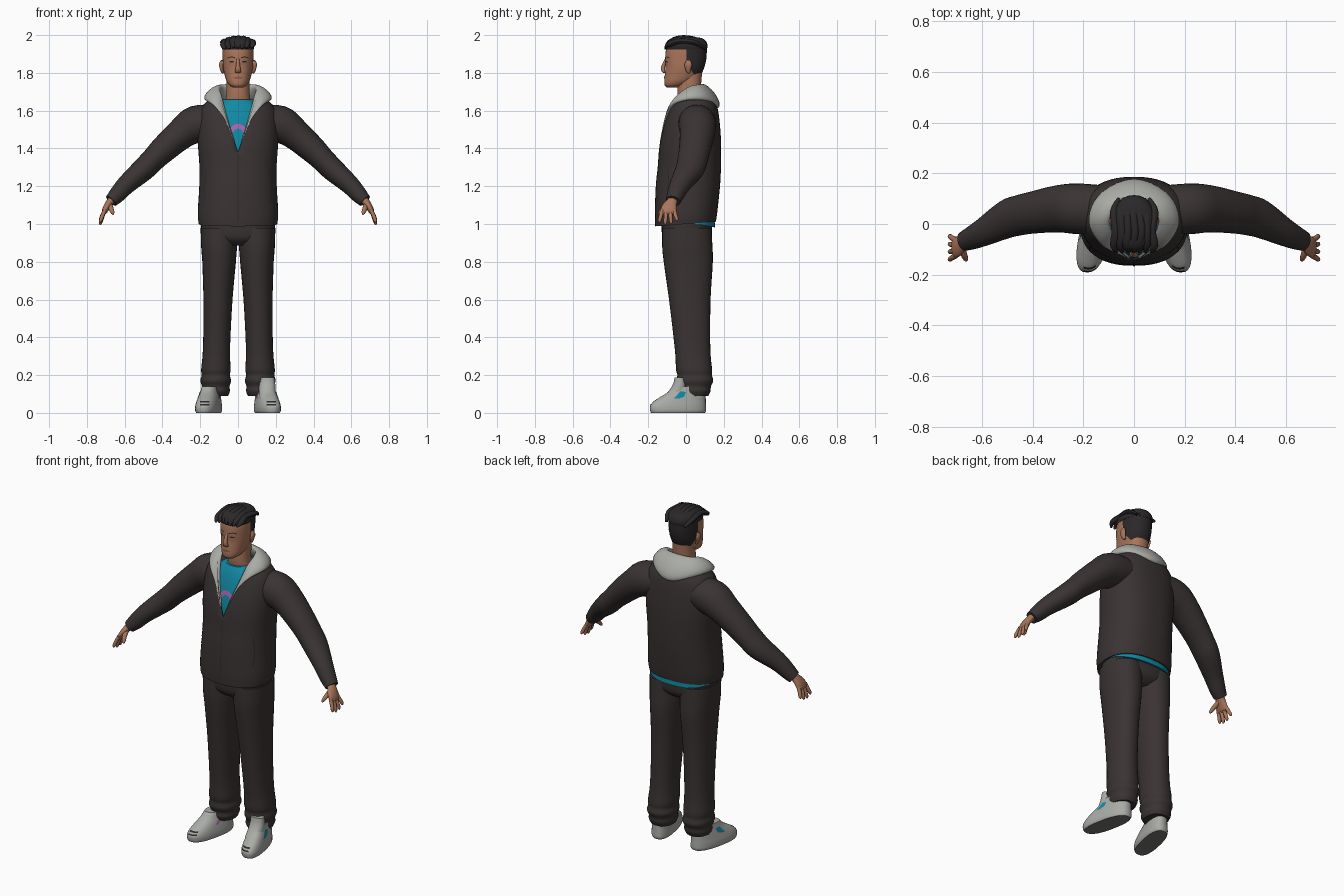
import bpy, bmesh, math, random
from mathutils import Vector
from mathutils.bvhtree import BVHTree

random.seed(4)
cube = bpy.data.objects.get("Cube")
if cube:
    bpy.data.objects.remove(cube, do_unlink=True)


def material(name, r, g, b):
    m = bpy.data.materials.new(name)
    m.use_nodes = True
    m.diffuse_color = (r, g, b, 1)
    bsdf = next(n for n in m.node_tree.nodes if n.type == 'BSDF_PRINCIPLED')
    bsdf.inputs["Base Color"].default_value = (r, g, b, 1)
    bsdf.inputs["Roughness"].default_value = 0.8
    return m


CLOTH = material("charcoal cloth", .042, .033, .033)
GREY = material("light grey", .40, .41, .38)
SKIN = material("skin", .40, .18, .105)
LIP = material("lip", .27, .10, .07)
TEAL = material("teal", .006, .25, .37)
PINK = material("pink", .40, .13, .43)
HAIR = material("black hair", .024, .021, .022)
SOLE = material("sole grey", .17, .17, .16)


def finish(name, bm, mats):
    me = bpy.data.meshes.new(name)
    bm.to_mesh(me)
    bm.free()
    for m in mats:
        me.materials.append(m)
    me.shade_smooth()
    me.set_sharp_from_angle(angle=math.radians(45))
    ob = bpy.data.objects.new(name, me)
    bpy.context.collection.objects.link(ob)
    return ob


def smooth(rows, k=4):
    """Catmull-Rom resampling of parameter rows."""
    out = []
    for i in range(len(rows) - 1):
        a, b, c, d = rows[max(i - 1, 0)], rows[i], rows[i + 1], rows[min(i + 2, len(rows) - 1)]
        for j in range(k):
            t = j / k
            out.append([.5 * (2*q + (r-p)*t + (2*p-5*q+4*r-s)*t*t + (3*q-p-3*r+s)*t**3)
                        for p, q, r, s in zip(a, b, c, d)])
    return out + [list(rows[-1])]


def loft(rings, n=28, p=2.0):
    """Skin superellipse rings (centre, u, v) into a closed mesh."""
    bm = bmesh.new()
    power = lambda w: math.copysign(abs(w) ** (2 / p), w)
    loops = []
    for c, u, v in rings:
        angles = [2 * math.pi * i / n for i in range(n)]
        loops.append([bm.verts.new(c + u * power(math.cos(a)) + v * power(math.sin(a))) for a in angles])
    for a, b in zip(loops, loops[1:]):
        for i in range(n):
            bm.faces.new((a[i], a[(i + 1) % n], b[(i + 1) % n], b[i]))
    bm.faces.new(loops[0])
    bm.faces.new(loops[-1])
    bmesh.ops.recalc_face_normals(bm, faces=bm.faces)
    return bm


def stack(rows, cx=0, n=32, p=2.2):
    """Horizontal rings from rows of (z, half width, front y, back y, tilt)."""
    rings = []
    for z, rx, yf, yb, tilt in smooth([(*r, 0)[:5] for r in rows]):
        rings.append((Vector((cx, (yf + yb) / 2, z)), Vector((rx, 0, 0)), Vector((0, (yb - yf) / 2, tilt))))
    return loft(rings, n, p)


def tube(rows, s=1, n=20, ref=(0, 1, 0)):
    """Sweep along rows of (x, y, z, thickness, width); s mirrors x."""
    rows = smooth([(s * r[0], *r[1:]) for r in rows])
    pts = [Vector(r[:3]) for r in rows]
    rings = []
    for i, r in enumerate(rows):
        t = (pts[min(i + 1, len(pts) - 1)] - pts[max(i - 1, 0)]).normalized()
        v = Vector(ref)
        v = (v - t * v.dot(t)).normalized()
        rings.append((pts[i], t.cross(v) * r[3], v * r[4]))
    return loft(rings, n)


def decal(name, pairs, target, mat, origin, direction, steps=4):
    """Thin plate laid on a surface; pairs are the two edges of a strip."""
    tree = BVHTree.FromPolygons([v.co for v in target.data.vertices], [f.vertices for f in target.data.polygons])
    d = Vector(direction)
    bm = bmesh.new()
    grid = []
    for a, b in pairs:
        row = []
        for j in range(steps + 1):
            w = Vector(a).lerp(Vector(b), j / steps)
            hit = tree.ray_cast(Vector(origin(*w)), d)[0]
            row.append(bm.verts.new(hit - d * .003) if hit else None)
        grid.append(row)
    for r, q in zip(grid, grid[1:]):
        for j in range(steps):
            f = (r[j], r[j + 1], q[j + 1], q[j])
            if all(f):
                bm.faces.new(f)
    return finish(name, bm, [mat])


def front(name, pairs, target, mat):
    return decal(name, pairs, target, mat, lambda x, z: (x, -1, z), (0, 1, 0))


def cut(bm, co, no):
    bmesh.ops.bisect_plane(bm, geom=bm.verts[:] + bm.edges[:] + bm.faces[:], dist=1e-5, plane_co=co, plane_no=no)


# Jacket body with a V opening
V_LOW, V_SLOPE = 1.38, .33
bm = stack([(1.0, .208, -.163, .158, .012), (1.06, .213, -.165, .166, .006), (1.2, .205, -.16, .18),
            (1.3, .204, -.15, .185), (1.42, .212, -.14, .186), (1.52, .213, -.12, .18),
            (1.6, .2, -.095, .17), (1.65, .165, -.08, .155), (1.69, .115, -.07, .13)], n=48, p=2.35)
for s in (1, -1):
    cut(bm, (0, 0, V_LOW), (s, 0, -V_SLOPE))
gone = []
for f in bm.faces:
    c = f.calc_center_median()
    if (c.y < 0 and abs(c.x) < (c.z - V_LOW) * V_SLOPE) or c.z > 1.6895:
        gone.append(f)
bmesh.ops.delete(bm, geom=gone, context='FACES')
jacket = finish("jacket_body", bm, [CLOTH])
front("zip", [((-.002, z), (.002, z)) for z in (1.02, 1.1, 1.2, 1.3, 1.37)], jacket, HAIR)
for s in (1, -1):
    front("pocket_seam", [((s * x, z), (s * (x + .004), z)) for x, z in
                          ((.172, 1.12), (.175, 1.18), (.172, 1.24), (.165, 1.29))], jacket, HAIR)
solid = jacket.modifiers.new("thickness", 'SOLIDIFY')
solid.thickness, solid.offset = .008, -1

# Shirt, its arch print and the hem showing at the back
shirt = finish("shirt", stack([(1.3, .18, -.125, .15), (1.45, .18, -.118, .15), (1.55, .17, -.1, .14),
                               (1.62, .13, -.078, .12), (1.66, .08, -.056, .1)]), [TEAL])
arch = [(math.cos(a), math.sin(a)) for a in (math.pi * i / 12 for i in range(13))]
front("arch_print", [((.046 * c, 1.485 + .045 * s), (.024 * c, 1.485 + .02 * s)) for c, s in arch], shirt, PINK)
finish("shirt_hem", stack([(1.008, .2, -.135, .153, -.026), (1.08, .195, -.13, .15)], p=2.35), [TEAL])

# Hood draped round the neck: x, y, z, half depth, half thickness, slope in degrees
half = [(.02, -.132, 1.44, .006, .004, 30), (.068, -.098, 1.57, .018, .008, 30), (.108, -.06, 1.65, .036, .016, 35),
        (.137, .01, 1.69, .05, .022, 38), (.105, .085, 1.695, .058, .026, 44)]
path = half + [(0, .125, 1.678, .078, .03, 52)] + [(-r[0], *r[1:]) for r in half[::-1]]
rings = []
for x, y, z, a, b, slope in smooth(path, 5):
    out = Vector((x, y - .02, 0)).normalized()
    c, s = math.cos(math.radians(slope)), math.sin(math.radians(slope))
    up = Vector((0, 0, 1))
    rings.append((Vector((x, y, z)), (out * c - up * s) * a, (out * s + up * c) * b))
finish("hood", loft(rings, 20), [GREY])

# Trousers: seat
finish("trouser_seat", stack([(.885, .1, -.08, .09), (.92, .175, -.12, .13), (.98, .196, -.13, .138),
                              (1.06, .195, -.13, .14)], p=2.35), [CLOTH])

for s, side in ((1, "left"), (-1, "right")):
    # Trouser leg with folds at the ankle
    leg = stack([(.09, .066, -.028, .118), (.115, .075, -.04, .13), (.14, .073, -.038, .132), (.17, .081, -.05, .144),
                 (.2, .075, -.046, .137), (.23, .078, -.053, .138), (.3, .073, -.056, .131), (.4, .072, -.066, .128),
                 (.6, .077, -.09, .13), (.8, .089, -.118, .142), (.88, .095, -.126, .14),
                 (.98, .098, -.126, .135)], cx=s * .118)
    for v in leg.verts:
        v.co.x -= s * .018 * min(max((v.co.z - .2) / .6, 0), 1)
    finish(side + "_trouser_leg", leg, [CLOTH])

    # Shoe, splayed outwards, with a darker underside
    shoe = stack([(0, .056, -.185, .1), (.012, .061, -.19, .106), (.035, .061, -.19, .106), (.06, .057, -.172, .105),
                  (.085, .052, -.135, .104), (.11, .047, -.095, .1), (.14, .043, -.066, .095)], p=2.5)
    for v in shoe.verts:
        v.co.x += s * (.147 - .2 * v.co.y)
    for f in shoe.faces:
        f.material_index = int(f.normal.z < -.8)
    shoe = finish(side + "_shoe", shoe, [GREY, SOLE])
    decal(side + "_shoe_outer_patch", [((-.065, .075), (-.04, .075)), ((-.05, .09), (-.01, .085)),
          ((-.03, .115), (0, .11))], shoe, TEAL, lambda y, z: (s, y, z), (-s, 0, 0))
    decal(side + "_shoe_inner_patch", [((-.065, .075), (-.045, .075)), ((-.04, .1), (-.015, .095))],
          shoe, PINK, lambda y, z: (0, y, z), (s, 0, 0))
    for z in (.04, .055):
        front(side + "_toe_mark", [((s * x, z), (s * x, z + .007)) for x in (.15, .165, .18, .2)], shoe, HAIR)

    # Sleeve and cuff
    finish(side + "_sleeve", tube([(.1, .055, 1.545, .085, .095), (.22, .06, 1.527, .1, .1), (.3, .06, 1.478, .083, .093),
                                   (.4, .045, 1.39, .071, .083), (.45, .035, 1.34, .064, .08), (.5, .02, 1.29, .062, .076),
                                   (.59, -.03, 1.21, .051, .056), (.64, -.055, 1.155, .044, .046),
                                   (.672, -.068, 1.122, .035, .039)], s, 28), [CLOTH])

    # Hand: palm, four fingers and thumb
    finish(side + "_palm", tube([(.65, -.06, 1.15, .02, .026), (.675, -.074, 1.12, .02, .028),
                                 (.695, -.088, 1.09, .018, .04), (.708, -.094, 1.064, .014, .041),
                                 (.713, -.095, 1.052, .006, .034)], s), [SKIN])
    for i, length in enumerate((.85, 1, .95, .75)):
        y = -.126 + .021 * i
        spread = (y + .095) * .45
        finish(side + "_finger", tube([(.704, y, 1.075, .01, .011), (.718, y + spread * .5, 1.075 - .037 * length, .0105, .0105),
                                       (.727, y + spread, 1.075 - .067 * length, .009, .009),
                                       (.729, y + spread, 1.075 - .08 * length, .003, .003)], s, 10), [SKIN])
    finish(side + "_thumb", tube([(.68, -.085, 1.105, .014, .014), (.672, -.118, 1.082, .013, .013),
                                  (.664, -.138, 1.06, .01, .01), (.661, -.145, 1.05, .003, .003)], s, 10), [SKIN])

    # Ear
    finish(side + "_ear", tube([(.08, .018, 1.80, .006, .006), (.085, .012, 1.815, .009, .014),
                                (.09, .012, 1.845, .01, .02), (.086, .014, 1.868, .004, .01)], s, 14), [SKIN])

# High tongue over the left ankle
finish("left_shoe_tongue", stack([(.08, .045, -.125, 0), (.12, .044, -.088, 0), (.155, .042, -.068, 0),
                                  (.188, .038, -.06, -.01)], cx=.155), [GREY])

# Neck and head, with the hairline cut in
finish("neck", stack([(1.6, .08, -.03, .09), (1.67, .064, -.045, .076), (1.74, .06, -.045, .08),
                      (1.8, .06, -.04, .085)]), [SKIN])
bm = stack([(1.722, .026, -.1, -.04), (1.735, .046, -.113, .0), (1.757, .061, -.115, .04), (1.79, .071, -.112, .078),
            (1.83, .079, -.108, .097), (1.87, .081, -.11, .107), (1.91, .082, -.108, .11), (1.94, .08, -.1, .108),
            (1.965, .068, -.085, .095), (1.98, .04, -.05, .06)], n=40)
for co, no in (((0, 0, 1.925), (0, 0, 1)), ((0, .002, 0), (0, 1, 0)),
               ((0, .002, 1.85), (0, 1, .7)), ((0, 0, 1.765), (0, 0, 1))):
    cut(bm, co, no)
for f in bm.faces:
    c = f.calc_center_median()
    f.material_index = int(c.z > 1.925 or (c.z > 1.765 and c.y > .002 + max(0, 1.85 - c.z) * .7))
head = finish("head", bm, [SKIN, HAIR])

# Face
finish("nose", tube([(0, -.106, 1.872, .006, .008), (0, -.117, 1.845, .009, .01), (0, -.122, 1.82, .011, .014),
                     (0, -.116, 1.806, .008, .017), (0, -.11, 1.802, .003, .01)], ref=(1, 0, 0)), [SKIN])
front("lips", [((x, 1.774 - h), (x, 1.774 + h)) for x, h in
               ((-.026, .001), (-.012, .006), (0, .006), (.012, .006), (.026, .001))], head, LIP)
for s in (1, -1):
    front("eye", [((s * x, 1.859 - h), (s * x, 1.859 + h)) for x, h in
                  ((.02, .001), (.028, .004), (.038, .004), (.048, .001))], head, HAIR)
    front("eyebrow", [((s * x, z), (s * x, z + .005)) for x, z in
                      ((.016, 1.877), (.035, 1.883), (.055, 1.877))], head, HAIR)

# Hair: cap and swept locks
finish("hair_cap", stack([(1.925, .083, -.106, .111), (1.945, .086, -.109, .114), (1.97, .078, -.097, .104),
                          (1.985, .055, -.07, .08), (1.99, .02, -.03, .03)]), [HAIR])
for i in range(7):
    x = (i - 3) * .025
    drop = 3.2 * x * x
    j = random.uniform(-.006, .006)
    finish("hair_lock", tube([(x * .8, .1, 1.945 - drop, .006, .008), (x + j, .05, 1.977 - drop, .013, .016),
                              (x - j, -.03, 1.984 - drop, .015, .017), (x + j, -.085, 1.966 - drop + j, .014, .016),
                              (x * .9, -.112, 1.936 - drop * .4 + j, .004, .006)], n=8, ref=(1, 0, 0)), [HAIR])
